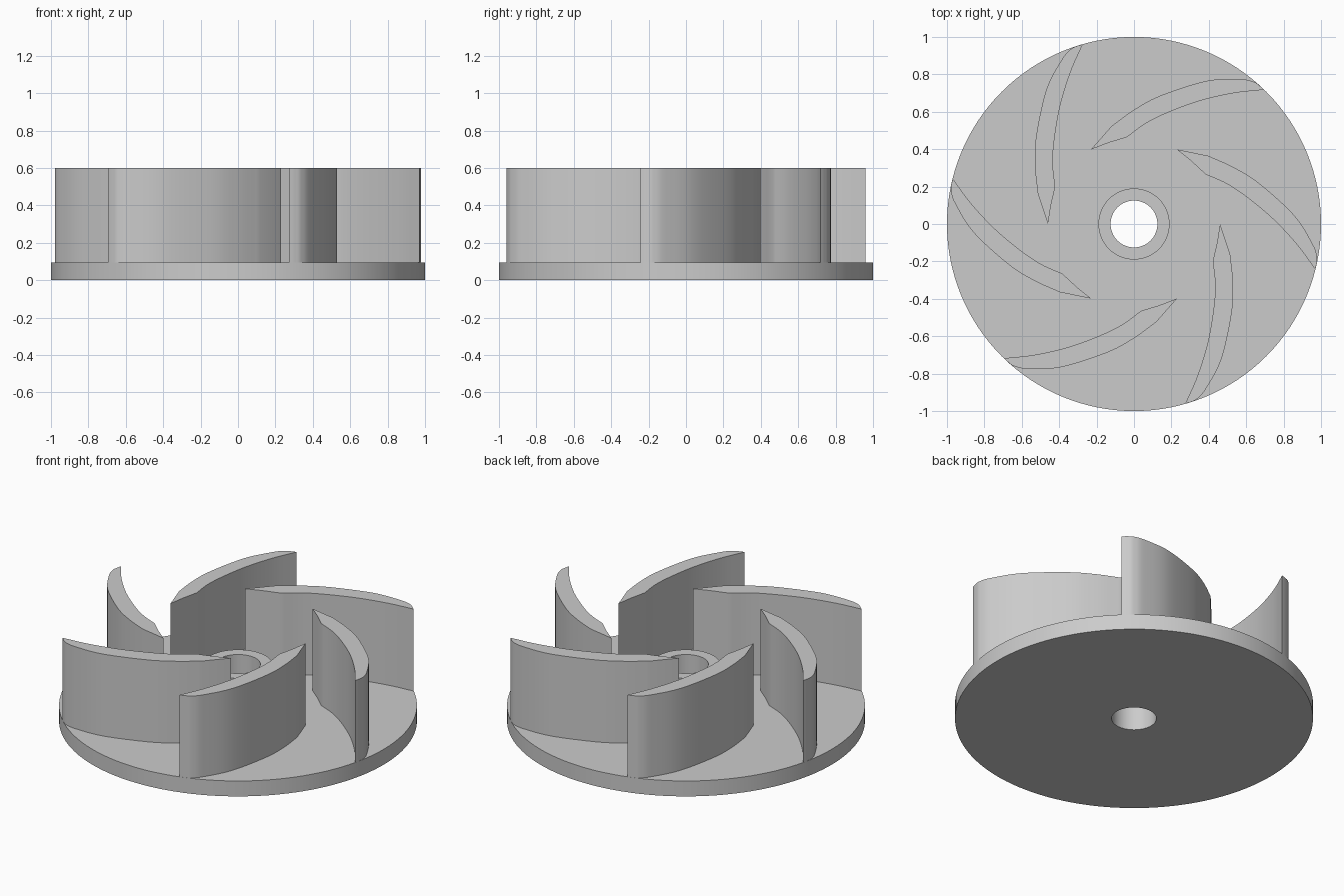
import bpy
import bmesh
import math
from mathutils import Matrix, Vector

cube = bpy.data.objects.get("Cube")
if cube:
    bpy.data.objects.remove(cube, do_unlink=True)

BLADES = 6
DISC_TOP = 0.095
HUB_TOP = 0.35
BLADE_TOP = 0.6
BORE, HUB = 0.125, 0.19

# Single grey finish
grey = bpy.data.materials.new("plain grey")
grey.use_nodes = True
colour = (0.6, 0.6, 0.6, 1)
grey.diffuse_color = colour
grey.node_tree.nodes["Principled BSDF"].inputs["Base Color"].default_value = colour


def finish(bm, name):
    """Turn a bmesh into a named, shaded object."""
    bmesh.ops.recalc_face_normals(bm, faces=bm.faces)
    mesh = bpy.data.meshes.new(name)
    bm.to_mesh(mesh)
    bm.free()
    mesh.materials.append(grey)
    obj = bpy.data.objects.new(name, mesh)
    bpy.context.collection.objects.link(obj)
    bpy.ops.object.select_all(action="DESELECT")
    obj.select_set(True)
    bpy.context.view_layer.objects.active = obj
    bpy.ops.object.shade_smooth_by_angle(angle=math.radians(30))
    return obj


def lathe(name, profile, steps=128):
    """Revolve a closed radius/height profile around z."""
    bm = bmesh.new()
    verts = [bm.verts.new((r, 0, z)) for r, z in profile]
    edges = [bm.edges.new((v, verts[(i + 1) % len(verts)])) for i, v in enumerate(verts)]
    bmesh.ops.spin(bm, geom=verts + edges, cent=(0, 0, 0), axis=(0, 0, 1),
                   angle=math.tau, steps=steps, use_merge=True)
    bmesh.ops.remove_doubles(bm, verts=bm.verts, dist=1e-4)
    return finish(bm, name)


def smooth_path(points, cuts=6):
    """Smooth curve through the given points."""
    pts = [Vector(p) for p in points]
    pts = [2 * pts[0] - pts[1]] + pts + [2 * pts[-1] - pts[-2]]
    path = []
    for a, b, c, d in zip(pts, pts[1:], pts[2:], pts[3:]):
        for k in range(cuts):
            t = k / cuts
            path.append(0.5 * (2 * b + (c - a) * t + (2 * a - 5 * b + 4 * c - d) * t * t
                               + (3 * b - a - 3 * c + d) * t ** 3))
    return path + [pts[-2]]


# Back disc and raised hub, with a bore through both
lathe("disc_and_hub", [(BORE, 0), (1, 0), (1, DISC_TOP), (HUB, DISC_TOP),
                       (HUB, HUB_TOP), (BORE, HUB_TOP)])

# Blade outline: pointed inner tip, convex outer side, concave inner side
tip = Vector((0.46, 0))
outer = smooth_path([(0.514, -0.16), (0.529, -0.31), (0.523, -0.47), (0.468, -0.72),
                     (0.385, -0.88), (0.34, -0.933), (0.306, -0.951), (0.274, -0.961)])
inner = smooth_path([(0.274, -0.961), (0.34, -0.81), (0.395, -0.63),
                     (0.426, -0.45), (0.434, -0.32), (0.421, -0.2)])
outline = [tip] + outer + inner[1:] + [Vector((0.444, -0.1))]

# Ring of swept blades
for i in range(BLADES):
    bm = bmesh.new()
    face = bm.faces.new([bm.verts.new((p.x, p.y, DISC_TOP - 0.005)) for p in outline])
    top = bmesh.ops.extrude_face_region(bm, geom=[face], use_keep_orig=True)
    bmesh.ops.translate(bm, vec=(0, 0, BLADE_TOP - DISC_TOP + 0.005),
                        verts=[g for g in top["geom"] if isinstance(g, bmesh.types.BMVert)])
    bmesh.ops.rotate(bm, verts=bm.verts, cent=(0, 0, 0),
                     matrix=Matrix.Rotation(math.tau * i / BLADES, 3, "Z"))
    finish(bm, f"blade_{i + 1}")
